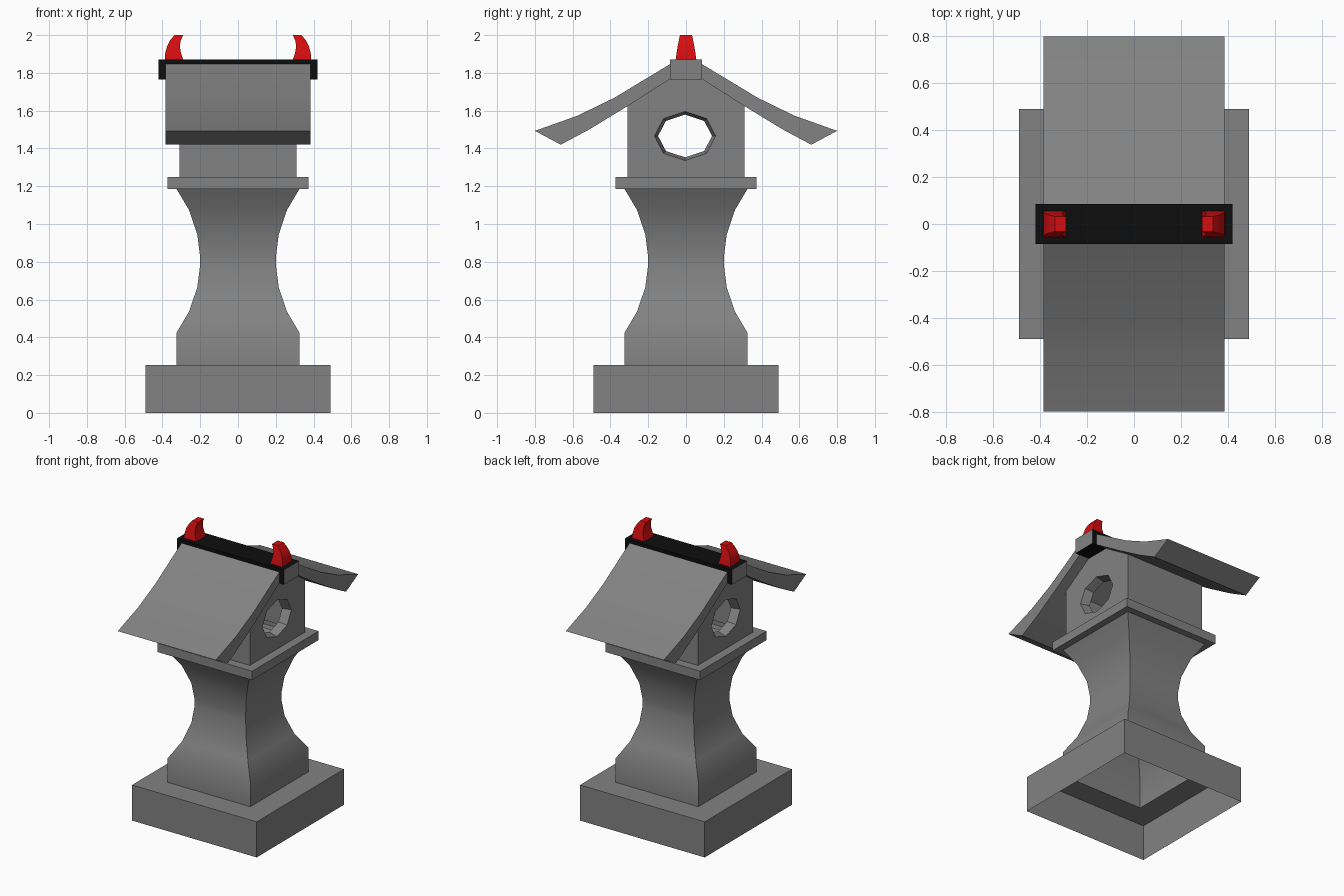
import bpy, bmesh, math

if "Cube" in bpy.data.objects:
    bpy.data.objects.remove(bpy.data.objects["Cube"])


def material(name, rgb):
    m = bpy.data.materials.new(name)
    m.diffuse_color = (*rgb, 1)
    m.use_nodes = True
    m.node_tree.nodes["Principled BSDF"].inputs["Base Color"].default_value = m.diffuse_color
    return m


GREY = material("stone_grey", (0.225, 0.225, 0.225))
BLACK = material("black", (0.004, 0.004, 0.004))
RED = material("red", (0.68, 0.004, 0.005))


def finish(name, bm, mats, smooth=None, recalc=True):
    if recalc:
        bmesh.ops.recalc_face_normals(bm, faces=bm.faces)
    me = bpy.data.meshes.new(name)
    bm.to_mesh(me)
    bm.free()
    ob = bpy.data.objects.new(name, me)
    bpy.context.collection.objects.link(ob)
    for m in mats:
        me.materials.append(m)
    if smooth:
        bpy.ops.object.select_all(action='DESELECT')
        ob.select_set(True)
        bpy.context.view_layer.objects.active = ob
        bpy.ops.object.shade_smooth_by_angle(angle=math.radians(smooth))
    return ob


def loft(bm, rings, cap_start=False, cap_end=False):
    vs = [[bm.verts.new(p) for p in r] for r in rings]
    n = len(vs[0])
    for a, b in zip(vs, vs[1:]):
        for i in range(n):
            j = (i + 1) % n
            bm.faces.new((a[i], a[j], b[j], b[i]))
    if cap_start:
        bm.faces.new(vs[0][::-1])
    if cap_end:
        bm.faces.new(vs[-1])
    return vs


def rect(x0, x1, y, z):
    return [(x0, -y, z), (x1, -y, z), (x1, y, z), (x0, y, z)]


# Hollow square base, waisted pedestal and ledge, open underneath
profile = [(0.49, 0), (0.49, 0.253), (0.325, 0.253)]
R = 0.64
for dz in (-0.38, -0.27, -0.14, -0.02, 0.02, 0.14, 0.27, 0.38):
    profile.append((0.2 + R - math.sqrt(R * R - dz * dz), 0.805 + dz))
profile += [(0.373, 1.185), (0.373, 1.248), (0.31, 1.248)]
bm = bmesh.new()
loft(bm, [rect(-r, r, r, z) for r, z in profile])
finish("pedestal", bm, [GREY], 40, recalc=False)

# House: gable walls with an octagonal opening, plus front and back walls
gable = [(-0.31, 1.248), (0.31, 1.248), (0.31, 1.625), (0.085, 1.77),
         (-0.085, 1.77), (-0.31, 1.625)]


def octagon(x, ry, rz):
    return [(x, -0.005 + ry * math.cos(i * math.pi / 4),
             1.466 + rz * math.sin(i * math.pi / 4)) for i in range(8)]


for s, side in ((1, "right"), (-1, "left")):
    bm = bmesh.new()
    edges = []
    for loop in ([(s * 0.31, y, z) for y, z in gable], octagon(s * 0.31, 0.162, 0.13)):
        vs = [bm.verts.new(p) for p in loop]
        edges += [bm.edges.new((vs[i], vs[i - 1])) for i in range(len(vs))]
    bmesh.ops.triangle_fill(bm, edges=edges, use_beauty=True, normal=(s, 0, 0))
    for f in bm.faces:
        f.normal_update()
        if f.normal.x * s < 0:
            f.normal_flip()
    finish(side + "_gable_wall", bm, [GREY], recalc=False)
    # Bevelled opening frame
    bm = bmesh.new()
    rings = [octagon(s * 0.31, 0.162, 0.13), octagon(s * 0.25, 0.143, 0.113)]
    loft(bm, rings if s < 0 else rings[::-1])
    for f in bm.faces:
        f.normal_update()
        c = f.calc_center_median()
        if f.normal.y * (c.y + 0.005) + f.normal.z * (c.z - 1.466) > 0:
            f.normal_flip()
    finish(side + "_window_frame", bm, [GREY], recalc=False)

for s, side in ((-1, "front"), (1, "back")):
    bm = bmesh.new()
    pts = [(-0.31, s * 0.31, 1.248), (0.31, s * 0.31, 1.248),
           (0.31, s * 0.31, 1.625), (-0.31, s * 0.31, 1.625)]
    bm.faces.new([bm.verts.new(p) for p in (pts if s < 0 else pts[::-1])])
    finish(side + "_wall", bm, [GREY], recalc=False)

    # Curved roof slope
    section = [(0.085, 1.846), (0.38, 1.668), (0.573, 1.574), (0.80, 1.493),
               (0.663, 1.42), (0.513, 1.5), (0.308, 1.625), (0.085, 1.767)]
    bm = bmesh.new()
    loft(bm, [[(x, s * y, z) for y, z in section] for x in (-0.385, 0.385)], True, True)
    finish(side + "_roof", bm, [GREY], 30)

# Ridge beam: black with grey end faces
bm = bmesh.new()
loft(bm, [rect(-0.42, 0.42, 0.085, z) for z in (1.765, 1.87)], True, True)
bmesh.ops.recalc_face_normals(bm, faces=bm.faces)
for f in bm.faces:
    f.material_index = 1 if abs(f.normal.x) > 0.9 else 0
finish("ridge_beam", bm, [BLACK, GREY])

# Curved red horns on the ridge
horn = [(0.387, 0.290, 0.055, 1.868), (0.385, 0.302, 0.050, 1.905),
        (0.376, 0.308, 0.044, 1.94), (0.360, 0.303, 0.038, 1.972),
        (0.336, 0.290, 0.032, 2.0)]
for s, side in ((1, "right"), (-1, "left")):
    bm = bmesh.new()
    loft(bm, [rect(s * a, s * b, y, z) for a, b, y, z in horn], True, True)
    finish(side + "_horn", bm, [RED], 30)
